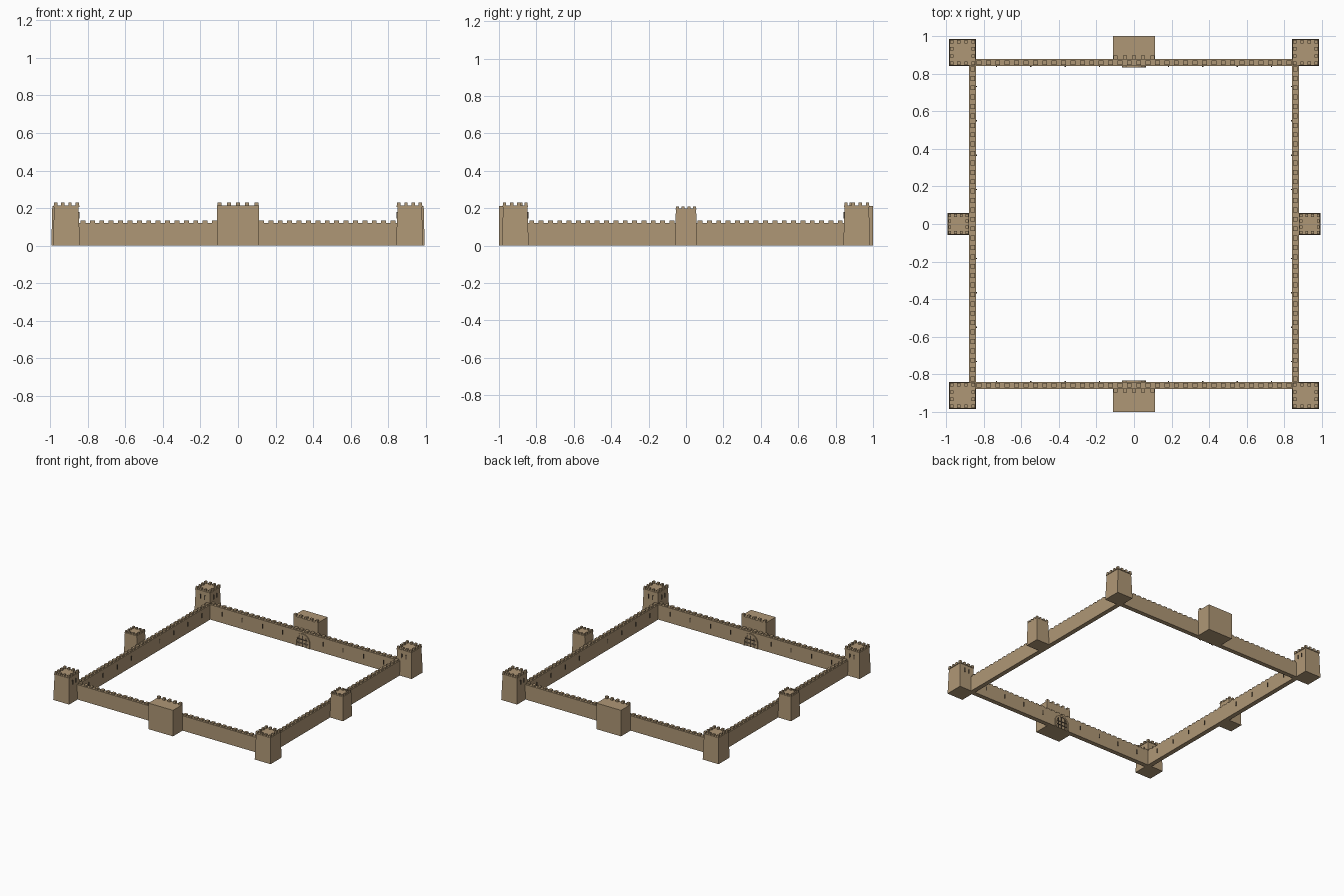
import bpy, bmesh, math
from mathutils import Matrix, Vector

if "Cube" in bpy.data.objects:
    bpy.data.objects.remove(bpy.data.objects["Cube"])


def material(name, rgb):
    m = bpy.data.materials.new(name)
    m.diffuse_color = (*rgb, 1)
    m.use_nodes = True
    m.node_tree.nodes["Principled BSDF"].inputs["Base Color"].default_value = m.diffuse_color
    return m


STONE = material("sandstone", (0.43, 0.31, 0.18))
DARK = material("dark_slit", (0.08, 0.06, 0.04))


def box(bm, x, y, z0, w, d, h, taper=(1, 1)):
    """Box standing on z0, optionally narrower at the top."""
    vs = bmesh.ops.create_cube(bm, size=1)["verts"]
    for v in vs:
        top = v.co.z > 0
        kx, ky = taper if top else (1, 1)
        v.co = Vector((x + v.co.x * w * kx, y + v.co.y * d * ky, z0 + (h if top else 0)))


def finish(bm, name, mat, matrix=None):
    if matrix:
        bm.transform(matrix)
    bmesh.ops.recalc_face_normals(bm, faces=bm.faces)
    me = bpy.data.meshes.new(name)
    bm.to_mesh(me)
    bm.free()
    me.materials.append(mat)
    ob = bpy.data.objects.new(name, me)
    bpy.context.collection.objects.link(ob)
    return ob


def ring_merlons(bm, x, y, z, r, n, size, h):
    """Merlons around a square of half-width r, n per side."""
    step = 2 * r / (n - 1)
    for i in range(n):
        for j in range(n):
            if i in (0, n - 1) or j in (0, n - 1):
                box(bm, x - r + i * step, y - r + j * step, z, size, size, h)


def build_wall(tag, rot):
    # wall along the front, rotated into place
    bm = bmesh.new()
    box(bm, 0, -0.858, 0, 1.72, 0.037, 0.122)
    n, pitch = 34, 0.05
    for i in range(n):
        box(bm, (i - (n - 1) / 2) * pitch, -0.858, 0.122, 0.026, 0.026, 0.012)
    finish(bm, "wall_" + tag, STONE, rot)
    # arrow slits on the inner face
    bm = bmesh.new()
    for i in range(-4, 5):
        if i:
            box(bm, i * 0.183, -0.8385, 0.055, 0.006, 0.006, 0.035)
    finish(bm, "wall_slits_" + tag, DARK, rot)


def arch(bm, w, spring, y0, y1, inner=None):
    """Extruded arch outline; with inner=(w, spring) it becomes a frame."""
    def outline(w, s):
        r = w / 2
        arc = [(r * math.cos(math.pi * k / 10), s + r * math.sin(math.pi * k / 10)) for k in range(11)]
        return [(r, 0)] + arc + [(-r, 0)]
    a = outline(w, spring)
    b = outline(*inner)
    rows = [[bm.verts.new((x, y, z)) for x, z in o]
            for o, y in ((a, y0), (a, y1), (b, y1), (b, y0))]
    for k in range(len(a) - 1):
        for q in range(4):
            p, s = rows[q], rows[(q + 1) % 4]
            bm.faces.new((p[k], p[k + 1], s[k + 1], s[k]))
    bm.faces.new([r[0] for r in rows])
    bm.faces.new([r[-1] for r in reversed(rows)])


def build_gate(tag, rot):
    # gatehouse block with merlons on its inner edge
    bm = bmesh.new()
    box(bm, 0, -0.937, 0, 0.222, 0.126, 0.213)
    for i in range(5):
        box(bm, -0.098 + i * 0.049, -0.885, 0.213, 0.021, 0.021, 0.017)
    finish(bm, "gatehouse_" + tag, STONE, rot)
    # arched frame
    bm = bmesh.new()
    arch(bm, 0.13, 0.045, -0.842, -0.832, (0.102, 0.045))
    finish(bm, "gate_arch_" + tag, STONE, rot)
    # portcullis bars
    bm = bmesh.new()
    for x in (-0.032, 0, 0.032):
        box(bm, x, -0.838, 0, 0.006, 0.006, 0.045 + math.sqrt(0.051 ** 2 - x * x))
    for z in (0.025, 0.055):
        box(bm, 0, -0.838, z, 0.1, 0.005, 0.006)
    finish(bm, "portcullis_" + tag, DARK, rot)


def build_corner(tag, rot):
    # tapered corner tower, ledge and battlements
    c = 0.913
    bm = bmesh.new()
    box(bm, c, -c, 0, 0.144, 0.144, 0.206, (0.9, 0.9))
    box(bm, c, -c, 0.206, 0.138, 0.138, 0.008)
    ring_merlons(bm, c, -c, 0.214, 0.0575, 4, 0.018, 0.016)
    finish(bm, "corner_tower_" + tag, STONE, rot)
    # slits on the two inner faces
    bm = bmesh.new()
    for o in (-0.02, 0.02):
        box(bm, c + o, -c + 0.067, 0.145, 0.006, 0.008, 0.035)
        box(bm, c - 0.067, -c + o, 0.145, 0.008, 0.006, 0.035)
    finish(bm, "tower_slits_" + tag, DARK, rot)


def build_side_tower(tag, rot):
    # smaller tapered tower mid-wall
    c = 0.934
    bm = bmesh.new()
    box(bm, c, 0, 0, 0.118, 0.118, 0.192, (0.92, 0.92))
    box(bm, c, 0, 0.192, 0.112, 0.112, 0.006)
    ring_merlons(bm, c, 0, 0.198, 0.046, 4, 0.015, 0.012)
    finish(bm, "side_tower_" + tag, STONE, rot)


for k, tag in enumerate(("front", "right", "back", "left")):
    rot = Matrix.Rotation(k * math.pi / 2, 4, "Z")
    build_wall(tag, rot)
    build_corner(tag, rot)
for k, tag in enumerate(("front", "back")):
    rot = Matrix.Rotation(k * math.pi, 4, "Z")
    build_gate(tag, rot)
    build_side_tower(("right", "left")[k], rot)
